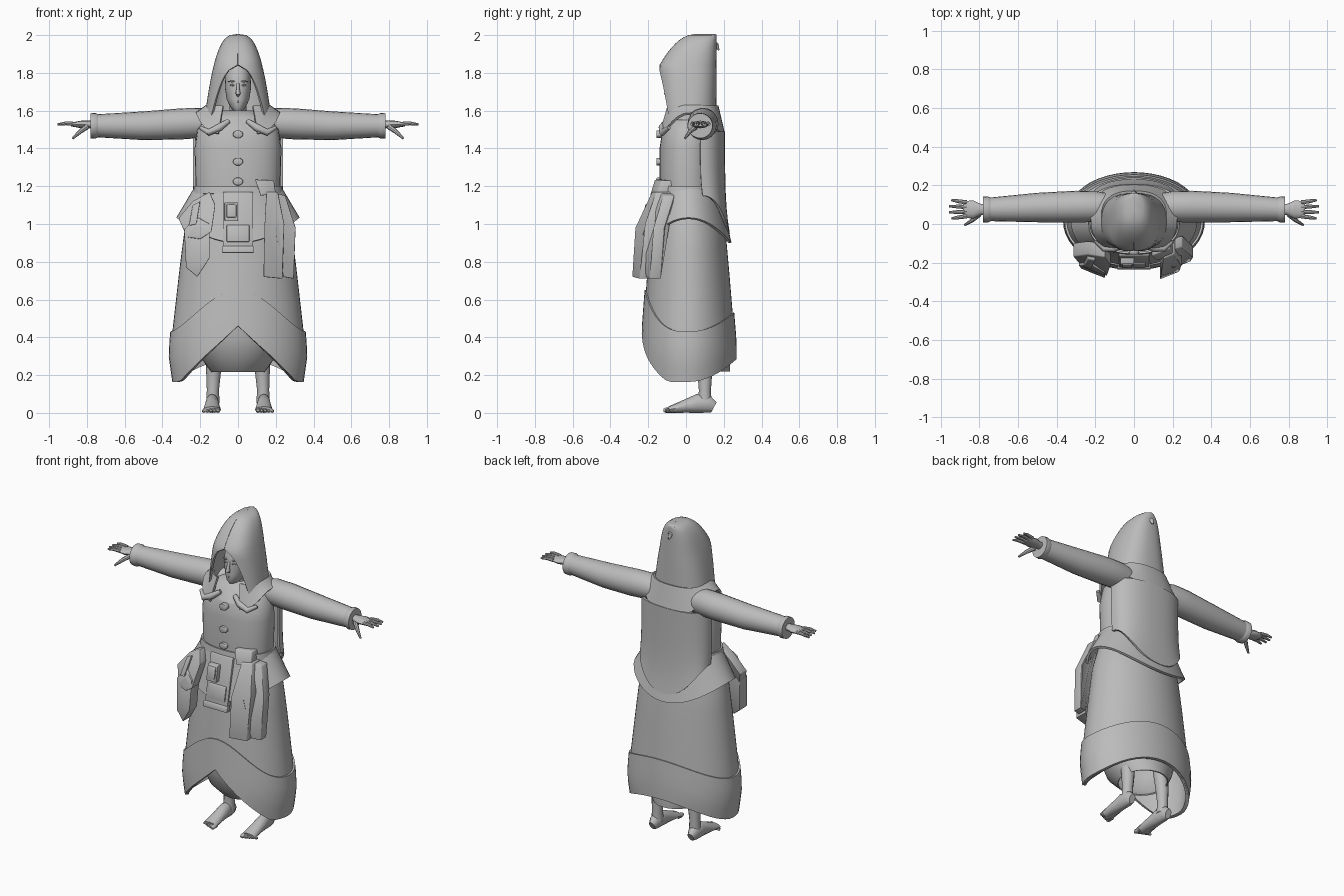
import bpy, bmesh, math
from mathutils import Vector

default_cube = bpy.data.objects.get("Cube")
if default_cube:
    bpy.data.objects.remove(default_cube)

GREY = (.5, .5, .5, 1)
grey = bpy.data.materials.new("plain grey")
grey.use_nodes = True
grey.diffuse_color = GREY
grey.node_tree.nodes["Principled BSDF"].inputs["Base Color"].default_value = GREY


def apply_modifier(obj, kind, **settings):
    modifier = obj.modifiers.new(kind.lower(), kind)
    for key, value in settings.items():
        setattr(modifier, key, value)
    bpy.ops.object.modifier_apply(modifier=modifier.name)


def finish(name, bm, thickness=0, bevel=0):
    bmesh.ops.remove_doubles(bm, verts=bm.verts, dist=.0005)
    bmesh.ops.recalc_face_normals(bm, faces=bm.faces)
    mesh = bpy.data.meshes.new(name)
    bm.to_mesh(mesh)
    bm.free()
    mesh.materials.append(grey)
    obj = bpy.data.objects.new(name, mesh)
    bpy.context.collection.objects.link(obj)
    bpy.ops.object.select_all(action="DESELECT")
    obj.select_set(True)
    bpy.context.view_layer.objects.active = obj
    if thickness:
        apply_modifier(obj, "SOLIDIFY", thickness=thickness, offset=0)
    if bevel:
        apply_modifier(obj, "BEVEL", width=bevel, segments=2)
    bpy.ops.object.shade_smooth_by_angle(angle=math.radians(40))


def loft(name, rows, closed=True, caps=False, thickness=0, bevel=0):
    """Skin a list of equally long rows of points."""
    bm = bmesh.new()
    verts = [[bm.verts.new(point) for point in row] for row in rows]
    count = len(rows[0])
    for lower, upper in zip(verts, verts[1:]):
        for i in range(count if closed else count - 1):
            j = (i + 1) % count
            bm.faces.new((lower[i], lower[j], upper[j], upper[i]))
    if caps:
        bm.faces.new(verts[0])
        bm.faces.new(verts[-1])
    finish(name, bm, thickness, bevel)


def lerp(start, end, factor):
    return start + (end - start) * factor


def interpolate(table, height):
    """Width at a height, from rising (height, width) pairs."""
    for (z_low, w_low), (z_high, w_high) in zip(table, table[1:]):
        if height <= z_high:
            return lerp(w_low, w_high, (height - z_low) / (z_high - z_low))
    return table[-1][1]


def oval(angle, z, half_width, front, back, power=1):
    """Point on a level oval; angle zero faces the front."""
    x, y = (math.copysign(abs(v) ** power, v) for v in (math.sin(angle), -math.cos(angle)))
    return half_width * x, lerp(front, back, (y + 1) / 2), z


def hip_oval(angle, z, half_width):
    return oval(angle, z, half_width, -.65 * half_width, .73 * half_width)


def sweep(name, steps, place, start=0, end=math.tau, columns=48, **options):
    """Cloth sheet: place(angle, fraction down the cloth) gives each point."""
    closed = end - start > 6.28
    spans = columns if closed else columns - 1
    angles = [lerp(start, end, i / spans) for i in range(columns)]
    rows = [[place(angle, k / steps) for angle in angles] for k in range(steps + 1)]
    loft(name, rows, closed=closed, **options)


def body(name, rings, power=.9, **options):
    angles = [math.tau * i / 32 for i in range(32)]
    loft(name, [[oval(angle, *ring, power) for angle in angles] for ring in rings], **options)


def tube(name, stations, sides=12):
    """Stations are x, y, z, radius and, if flattened, upright radius."""
    rows = []
    points = [Vector(station[:3]) for station in stations]
    for k, station in enumerate(stations):
        along = (points[min(k + 1, len(points) - 1)] - points[max(k - 1, 0)]).normalized()
        reference = Vector((0, 1, 0)) if abs(along.y) < .75 else Vector((1, 0, 0))
        up = along.cross(reference).normalized()
        side = up.cross(along)
        turns = [math.tau * i / sides for i in range(sides)]
        rows.append([points[k] + side * station[3] * math.cos(t) + up * station[-1] * math.sin(t) for t in turns])
    loft(name, rows, caps=True)


def plate(name, outline, surface, front=.02, back=.05):
    """Slab with a front outline, draped over surface(x, z)."""
    rows = [[(x, surface(x, z) + depth, z) for x, z in outline] for depth in (-front, back)]
    loft(name, rows, caps=True, bevel=.005)


def box(x, z, half_width, half_height):
    left, right, low, high = x - half_width, x + half_width, z - half_height, z + half_height
    return [(left, low), (right, low), (right, high), (left, high)]


# Skirt with a peaked hem, raised hem band and underskirt
SKIRT = [(.16, .33), (.3, .35), (.4, .345), (.75, .305), (.95, .28), (1.15, .225)]


def hem_height(angle):
    rear = max(0, -math.cos(angle))
    if rear:
        return .165 + .12 * rear ** 2
    return max(.165, .46 - .33 * abs(math.sin(angle)))


def band_height(angle):
    c = math.cos(angle)
    return .43 + (.22 * c ** 3 if c > 0 else .1 * c ** 2)


def skirt_point(angle, fraction):
    z = lerp(1.15, hem_height(angle), fraction)
    return hip_oval(angle, z, interpolate(SKIRT, z))


def band_point(angle, fraction):
    z = lerp(band_height(angle), hem_height(angle), fraction)
    return hip_oval(angle, z, interpolate(SKIRT, z) + .01)


sweep("skirt", 10, skirt_point, thickness=.012)
sweep("hem_band", 4, band_point, thickness=.014)
body("underskirt", [(.6, .28, -.18, .2), (.4, .24, -.17, .22), (.29, .19, -.14, .23), (.22, .14, -.07, .23)],
     power=1, thickness=.008)

# Jacket, belt and flared jacket skirt
body("jacket", [(1, .22, -.14, .15), (1.2, .225, -.14, .15), (1.4, .23, -.14, .15), (1.5, .215, -.125, .15),
                (1.56, .17, -.09, .15), (1.6, .09, -.04, .12)], caps=True)
body("belt", [(1.16, .235, -.155, .16), (1.2, .23, -.15, .16)], thickness=.01)


def flare_point(angle, fraction):
    edge = 1.03 - .13 * math.cos(angle) ** 2
    return hip_oval(angle, lerp(1.19, edge, fraction), lerp(.225, .32, fraction))


sweep("jacket_skirt", 4, flare_point, thickness=.015)


# Cape down the back, and shoulder mantle open at the throat
def cape_point(angle, fraction):
    low = .95 + .2 * math.sin(angle) ** 2
    return oval(angle, lerp(1.49, low, fraction), .232, -.05, .2 + .025 * fraction ** 4, .85)


def mantle_point(angle, fraction):
    low = 1.475 + .11 * math.sin(angle) ** 4
    return oval(angle, lerp(1.625, low, fraction), lerp(.165, .22, fraction),
                lerp(-.1, -.145, fraction), lerp(.165, .2, fraction), .8)


sweep("cape", 8, cape_point, start=math.pi / 2, end=math.pi * 1.5, columns=25, thickness=.014)
sweep("mantle", 4, mantle_point, start=.4, end=math.tau - .4, columns=33, thickness=.014)
body("collar", [(1.5, .13, -.13, .1), (1.56, .09, -.09, .1), (1.58, .06, -.06, .09)], caps=True)


# Hood, parted around the face, with a drooping tip
def hood_point(angle, fraction):
    drop = fraction ** 1.5
    z = lerp(2, 1.55, drop)
    opening = .9 * (max(0, 1.83 - z) / .28) ** .4
    around = lerp(opening, math.tau - opening, angle / math.tau)
    front = .05 - .19 * min(1, (2 - z) / .17) ** .5
    front += .04 * max(0, 1.8 - z)
    return oval(around, z, .172 * drop ** .33, front, .155, .8)


sweep("hood", 18, hood_point, end=6.28, columns=41, thickness=.012)
tube("hood_tip", [(0, .07, 1.965, .04, .03), (0, .13, 1.965, .03), (0, .16, 1.945, .016), (0, .175, 1.92, .003)])

# Head and face
body("neck", [(1.5, .048, -.03, .06), (1.63, .045, -.04, .06)], caps=True)
body("head", [(1.6, .025, -.08, .05), (1.62, .042, -.093, .07), (1.66, .06, -.093, .08), (1.72, .069, -.092, .09),
              (1.8, .066, -.088, .1), (1.85, .04, -.05, .07)], caps=True)
tube("nose", [(0, -.088, 1.745, .007), (0, -.1, 1.715, .009), (0, -.105, 1.69, .013), (0, -.09, 1.68, .008)])


def face_feature(name, x, z, reach, radius):
    tube(name, [(x + k * reach, -.09 + .006 * abs(k), z, radius * (1 - .6 * abs(k))) for k in (-1, 0, 1)], sides=8)


face_feature("upper_lip", 0, 1.653, .022, .005)
face_feature("lower_lip", 0, 1.645, .018, .006)

# Paired face parts, arms, hands, legs and feet
for label, sign in (("left", 1), ("right", -1)):
    def limb(part, stations, **options):
        tube(label + "_" + part, [(sign * x, *rest) for x, *rest in stations], **options)

    face_feature(label + "_eye", sign * .03, 1.735, .013, .006)
    face_feature(label + "_brow", sign * .032, 1.755, .02, .005)
    limb("sleeve", [(.12, .085, 1.53, .07), (.2, .09, 1.535, .08), (.3, .09, 1.53, .082), (.5, .085, 1.52, .076),
                    (.76, .075, 1.52, .06)], sides=20)
    limb("cuff", [(x, .075, 1.52, radius) for x, radius in ((.74, .06), (.755, .068), (.78, .066), (.78, .05), (.76, .05))],
         sides=20)
    limb("hand", [(x, .075, 1.527, width, height) for x, width, height in
                  ((.73, .026, .022), (.79, .028, .02), (.83, .046, .02), (.885, .044, .01))])
    for i in range(4):
        y, spread = .04 + .024 * i, .004 * (i - 1.5)
        tip = .962 - .012 * abs(i - 1.5)
        limb("finger", [(.865, y, 1.53, .011), (.91, y + spread, 1.533, .01), (tip, y + 2 * spread, 1.527, .006)], sides=8)
    limb("thumb", [(.8, .05, 1.515, .015), (.835, .02, 1.49, .012), (.875, -.005, 1.453, .006)], sides=8)

    limb("leg", [(.12, .08, .5, .055), (.13, .1, .2, .038), (.133, .1, .12, .032), (.133, .1, .05, .036)])
    limb("foot", [(.137, y, height, width, height) for y, width, height in
                  ((.148, .02, .03), (.12, .034, .045), (.06, .035, .05), (0, .04, .036), (-.09, .047, .017))])
    for i in range(5):
        x, tip, radius = .106 + .019 * i, .009 * i - .12, .014 - .001 * i
        limb("toe", [(x, -.07, radius, radius), (x, tip + .012, radius, radius), (x, tip, radius, radius / 2)], sides=8)
    limb("collar_fold", [(.05, -.105, 1.545, .013), (.1, -.125, 1.51, .02), (.155, -.125, 1.485, .018), (.2, -.09, 1.51, .01)])


# Chest buttons, pouches and hanging panel
def chest(x, z):
    return -.145


def hip(x, z):
    return -.23 + .45 * max(0, z - .95) + .4 * (abs(x) - .2)


def lap(x, z):
    return .2 * (z - 1.17) - .15


for z in (1.475, 1.33, 1.225):
    octagon = [math.tau * (i + .5) / 8 for i in range(8)]
    plate("button", [(.028 * math.sin(t), z + .022 * math.cos(t)) for t in octagon], chest, .012, .02)

plate("right_pouch_flap", [(-.15, 1.17), (-.12, 1.1), (-.14, .96), (-.2, .92), (-.27, .93), (-.315, 1.03), (-.24, 1.12)], hip)
plate("right_pouch", [(-.15, 1), (-.15, .82), (-.215, .72), (-.275, .77), (-.285, .97), (-.22, 1.04)], hip, .03)
plate("right_pouch_tie", [(-.24, 1.1), (-.2, 1.12), (-.22, 1), (-.26, .99)], hip, .035, 0)
plate("left_pouch_back", [(.14, 1.18), (.25, 1.15), (.305, .98), (.295, .71), (.24, .72), (.2, .95)], hip, 0, .06)
plate("left_pouch", [(.15, 1.17), (.21, 1.17), (.245, 1), (.235, .71), (.135, .72), (.14, .98)], hip, .03)
plate("left_pouch_flap", [(.09, 1.235), (.19, 1.23), (.2, 1.16), (.12, 1.15)], hip)
plate("center_panel", box(0, 1.01, .08, .16), lap, .015, .02)
plate("center_panel_hem", box(0, .865, .086, .018), lap, .022, .01)
plate("center_pocket", box(0, .95, .06, .045), lap, .022, .01)
plate("center_box", box(-.035, 1.065, .036, .05), lap, .045, .01)
plate("center_box_lid", box(-.035, 1.07, .026, .035), lap, .052, .01)
